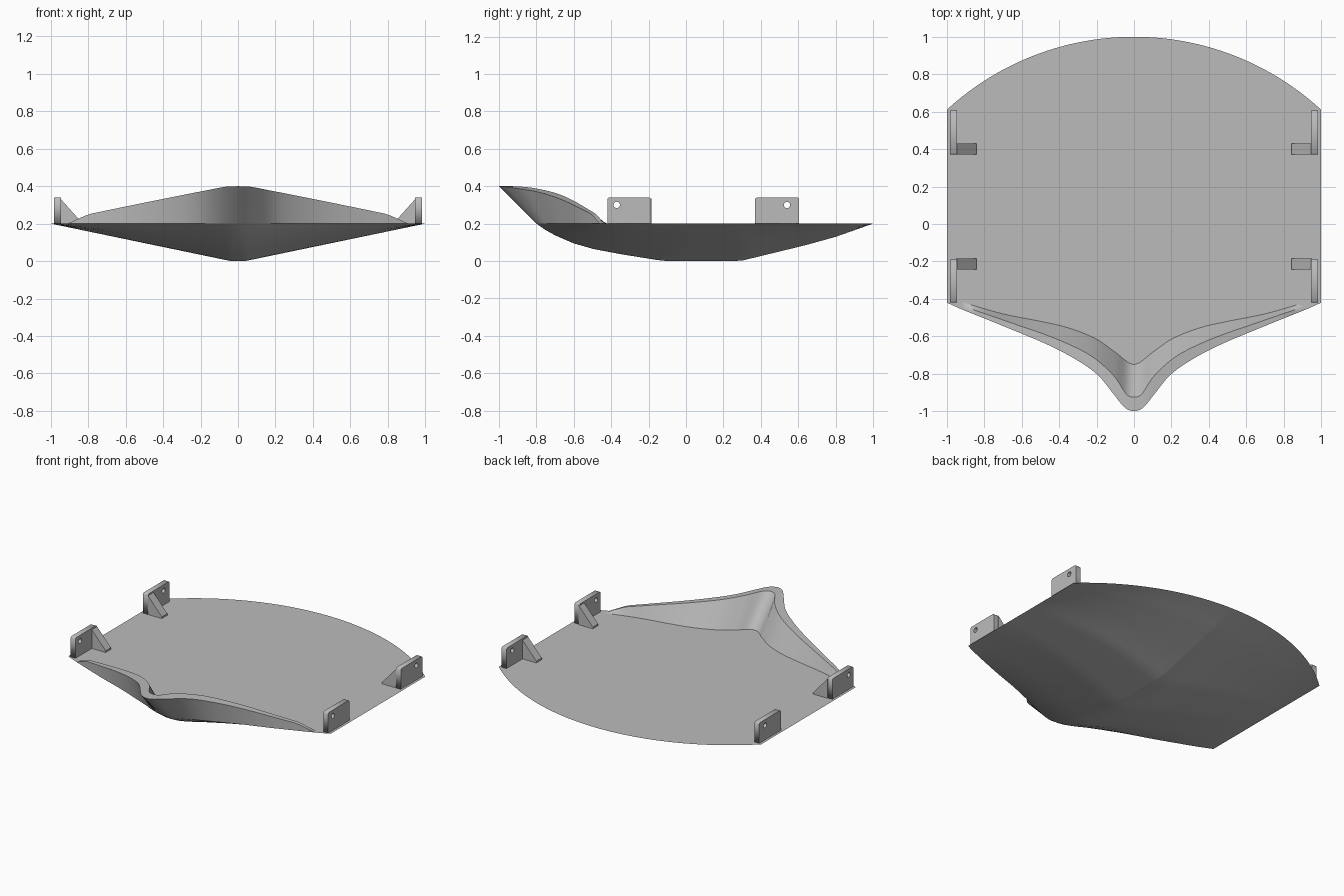
import bpy
from math import sqrt, sin, cos, pi, radians
from mathutils import Vector

if "Cube" in bpy.data.objects:
    bpy.data.objects.remove(bpy.data.objects["Cube"])

grey = bpy.data.materials.new("plain_grey")
grey.use_nodes = True
grey.diffuse_color = (0.5, 0.5, 0.5, 1)
grey.node_tree.nodes["Principled BSDF"].inputs["Base Color"].default_value = (0.5, 0.5, 0.5, 1)

DECK = 0.2


def curve_through(points):
    """Smooth interpolation through a few points, level at the first one."""
    n = len(points)
    slopes = [0.0]
    for i in range(1, n):
        a, b = points[i - 1], points[min(i + 1, n - 1)]
        slopes.append((b[1] - a[1]) / (b[0] - a[0]))

    def value(x):
        i = 0
        while i < n - 2 and x > points[i + 1][0]:
            i += 1
        (x0, y0), (x1, y1) = points[i], points[i + 1]
        h = x1 - x0
        t = min(max((x - x0) / h, 0), 1)
        return (y0 * (1 + 2 * t) * (1 - t) ** 2 + slopes[i] * h * t * (1 - t) ** 2
                + y1 * t * t * (3 - 2 * t) + slopes[i + 1] * h * t * t * (t - 1))
    return value


def polyline(points):
    def value(x):
        for (x0, y0), (x1, y1) in zip(points, points[1:]):
            if x <= x1:
                break
        return y0 + (y1 - y0) * (x - x0) / (x1 - x0)
    return value


def mesh_object(name, verts, faces, smooth=None):
    mesh = bpy.data.meshes.new(name)
    mesh.from_pydata(verts, [], faces)
    mesh.materials.append(grey)
    obj = bpy.data.objects.new(name, mesh)
    bpy.context.collection.objects.link(obj)
    if smooth:
        select(obj)
        bpy.ops.object.shade_smooth_by_angle(angle=radians(smooth))
    return obj


def select(obj):
    bpy.ops.object.select_all(action='DESELECT')
    obj.select_set(True)
    bpy.context.view_layer.objects.active = obj


def loft(name, sections, smooth=None):
    rows = len(sections[0])
    verts = [p for s in sections for p in s]
    faces = [(c * rows + r, c * rows + r + 1, (c + 1) * rows + r + 1, (c + 1) * rows + r)
             for c in range(len(sections) - 1) for r in range(rows - 1)]
    return mesh_object(name, verts, faces, smooth)


# Plan curves, as y over distance from the centreline
bow_line = curve_through([(0, -.8), (.1, -.775), (.2, -.73), (.3, -.69), (.45, -.63),
                          (.65, -.56), (.91, -.46), (1, -.42)])
rim_outer = curve_through([(0, -1), (.05, -.98), (.1, -.92), (.19, -.81), (.3, -.73),
                           (.45, -.65), (.65, -.565), (.91, -.46)])
rim_inner = curve_through([(0, -.925), (.04, -.91), (.1, -.82), (.2, -.725), (.3, -.665),
                           (.45, -.6), (.65, -.53), (.91, -.44)])
wall_foot = curve_through([(0, -.75), (.1, -.685), (.2, -.615), (.35, -.555), (.5, -.52),
                           (.7, -.48), (.91, -.42)])
rim_height = polyline([(0, .4), (.07, .397), (.3, .352), (.5, .312), (.8, .25), (.91, DECK)])
# Hull depth along each lengthwise section, bow to stern
depth = polyline([(0, 0), (.028, .035), (.055, .062), (.11, .105), (.17, .136), (.25, .163),
                  (.378, .2), (.605, .2), (.8, .115), (.89, .07), (1, 0)])


def stern_line(x):
    r = 1.477
    return 1 - r + sqrt(r * r - x * x)


COLS, ROWS = 40, 36
spread = [(1 if i >= 0 else -1) * abs(i / COLS) ** 1.4 for i in range(-COLS, COLS + 1)]

# Hull underside
sections = []
for x in spread:
    a, b = bow_line(abs(x)), stern_line(x)
    fall = min(1, 1.04 * (1 - abs(x)))
    sections.append([(x, a + (b - a) * r / ROWS, DECK - depth(r / ROWS) * fall)
                     for r in range(ROWS, -1, -1)])
loft("hull", sections, 40)

# Flat deck
loft("deck", [[(x, bow_line(abs(x)), DECK), (x, stern_line(x), DECK)] for x in spread][::-1])

# Raised bow wall with a flat rim
sections = []
for s in spread:
    x, d = s * .91, abs(s) * .91
    z = rim_height(d)
    sections.append([(x, wall_foot(d), DECK), (x, rim_inner(d), z),
                     (x, rim_outer(d), z), (x, bow_line(d), DECK)])
loft("bow_wall", sections, 35)


# Lifting brackets: drilled plate and wedge rib, mirrored to both sides
def mirror(obj):
    select(obj)
    mod = obj.modifiers.new("mirror", 'MIRROR')
    mod.use_bisect_axis[0] = False
    bpy.ops.object.modifier_apply(modifier=mod.name)


def plate(name, y0, y1, hole_y):
    x0, x1, top, c = .945, .982, .34, .008
    outline = [(y0, DECK), (y1, DECK), (y1, top - c), (y1 - c, top), (y0 + c, top), (y0, top - c)]
    hole = [(hole_y + .017 * cos(a * pi / 10), .3 + .017 * sin(a * pi / 10)) for a in range(20)]
    data = bpy.data.curves.new(name, 'CURVE')
    data.dimensions = '2D'
    data.fill_mode = 'BOTH'
    data.extrude = (x1 - x0) / 2
    for pts in (outline, hole):
        spline = data.splines.new('POLY')
        spline.points.add(len(pts) - 1)
        for p, (u, v) in zip(spline.points, pts):
            p.co = (u, v, 0, 1)
        spline.use_cyclic_u = True
    data.materials.append(grey)
    obj = bpy.data.objects.new(name, data)
    bpy.context.collection.objects.link(obj)
    obj.rotation_euler = (pi / 2, 0, pi / 2)
    obj.location.x = (x0 + x1) / 2
    select(obj)
    bpy.ops.object.convert(target='MESH')
    obj = bpy.context.object
    bpy.ops.object.transform_apply(location=True, rotation=True, scale=True)
    mirror(obj)


def rib(name, y0, y1):
    tri = [(.95, DECK), (.84, DECK), (.84, .212), (.95, .335)]
    verts = [(x, y, z) for y in (y0, y1) for x, z in tri]
    sides = [(i, i + 4, (i + 1) % 4 + 4, (i + 1) % 4) for i in range(4)]
    mirror(mesh_object(name, verts, [(3, 2, 1, 0), (4, 5, 6, 7)] + [f[::-1] for f in sides]))


plate("front_bracket_plates", -.42, -.19, -.37)
plate("rear_bracket_plates", .37, .605, .54)
rib("front_bracket_ribs", -.242, -.185)
rib("rear_bracket_ribs", .37, .43)
